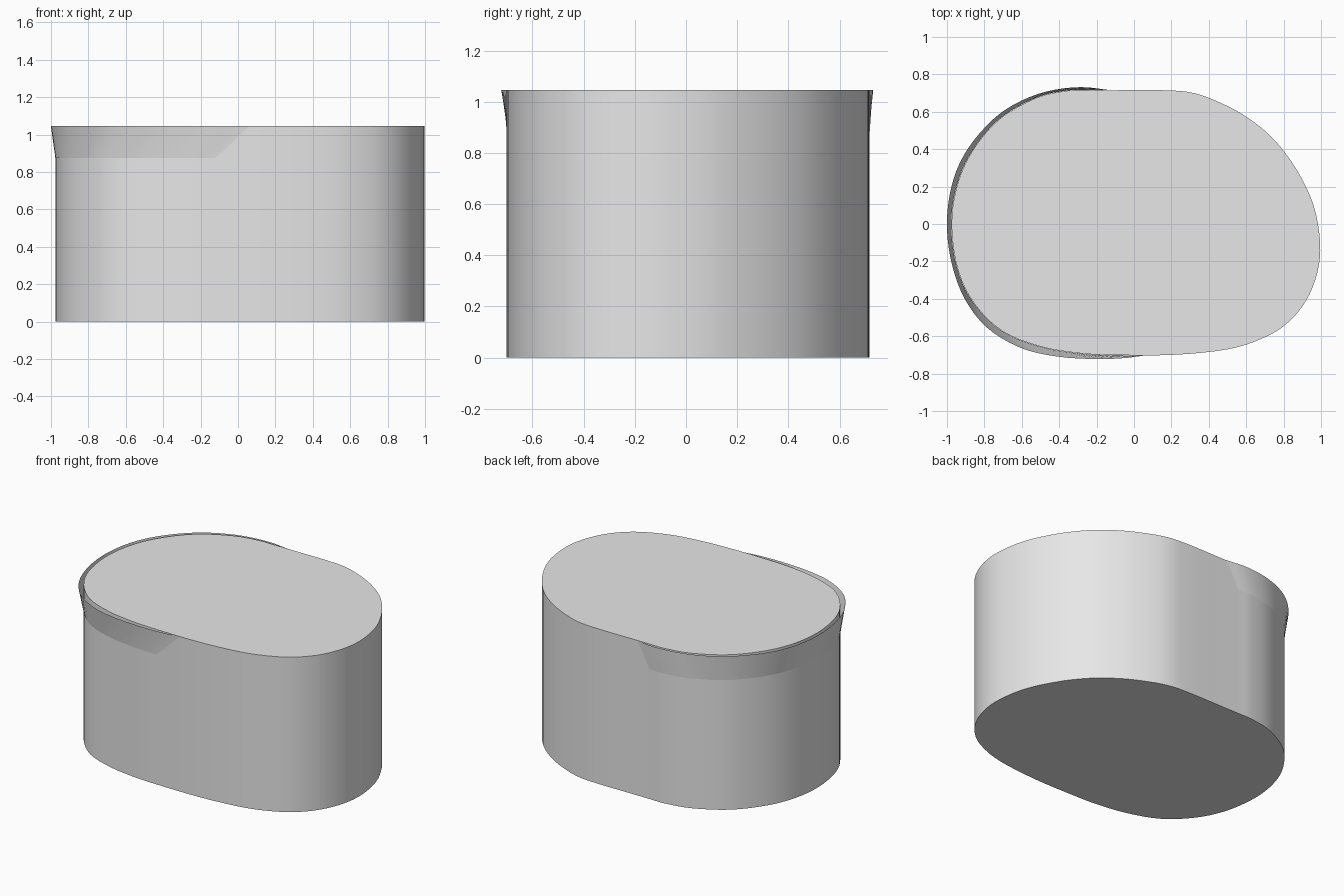
import bpy
import bmesh
import math
from mathutils import Vector

HEIGHT = 1.045
LIP_BASE = 0.875

cube = bpy.data.objects.get("Cube")
if cube:
    bpy.data.objects.remove(cube, do_unlink=True)

grey = bpy.data.materials.new("plain grey")
grey.use_nodes = True
grey.diffuse_color = (0.8, 0.8, 0.8, 1)
grey.node_tree.nodes["Principled BSDF"].inputs["Base Color"].default_value = (0.8, 0.8, 0.8, 1)


def smooth_path(points, steps, closed=False):
    """Round off a coarse 2D path with a Catmull-Rom spline."""
    pts = [Vector(p) for p in points]
    count = len(pts)
    result = []
    for i in range(count if closed else count - 1):
        if closed:
            a, b, c, d = (pts[(i + k) % count] for k in (-1, 0, 1, 2))
        else:
            a, b, c, d = (pts[min(max(i + k, 0), count - 1)] for k in (-1, 0, 1, 2))
        for s in range(steps):
            t = s / steps
            result.append(b + (c - a) * t / 2
                          + (a * 2 - b * 5 + c * 4 - d) * t * t / 2
                          + (b * 3 - a - c * 3 + d) * t ** 3 / 2)
    if not closed:
        result.append(pts[-1])
    return result


def resample(path, count):
    """Space points evenly along an open path."""
    lengths = [0.0]
    for a, b in zip(path, path[1:]):
        lengths.append(lengths[-1] + (b - a).length)
    result, seg = [], 0
    for i in range(count):
        goal = lengths[-1] * i / (count - 1)
        while seg < len(path) - 2 and lengths[seg + 1] < goal:
            seg += 1
        t = (goal - lengths[seg]) / (lengths[seg + 1] - lengths[seg])
        result.append(path[seg].lerp(path[seg + 1], t))
    return result


def finish(name, bm):
    mesh = bpy.data.meshes.new(name)
    bm.to_mesh(mesh)
    bm.free()
    mesh.materials.append(grey)
    obj = bpy.data.objects.new(name, mesh)
    bpy.context.collection.objects.link(obj)
    bpy.ops.object.select_all(action="DESELECT")
    obj.select_set(True)
    bpy.context.view_layer.objects.active = obj
    bpy.ops.object.shade_smooth_by_angle(angle=math.radians(30))
    return obj


# Outline of the body: the right-hand sweep, then the lower edge of the lip
right_sweep = [(-.1, .715), (.16, .715), (.32, .7), (.48, .64), (.62, .56),
               (.75, .45), (.87, .29), (.96, .1), (.995, -.1), (.98, -.26),
               (.92, -.41), (.82, -.53), (.69, -.61), (.5, -.67), (.2, -.7)]
left_sweep = [(-.12, -.7), (-.3, -.69), (-.5, -.655), (-.7, -.575), (-.85, -.43),
              (-.94, -.25), (-.975, -.02), (-.95, .19), (-.87, .38), (-.72, .56),
              (-.52, .675), (-.35, .713), (-.23, .715)]

# Solid body
bm = bmesh.new()
outline = smooth_path(right_sweep + left_sweep, 4, closed=True)
base = bm.faces.new([bm.verts.new((p.x, p.y, 0)) for p in outline])
grown = bmesh.ops.extrude_face_region(bm, geom=[base], use_keep_orig=True)
top = [v for v in grown["geom"] if isinstance(v, bmesh.types.BMVert)]
bmesh.ops.translate(bm, verts=top, vec=(0, 0, HEIGHT))
bmesh.ops.recalc_face_normals(bm, faces=bm.faces)
finish("body", bm)

# Flared lip: a thin sheet leaning out from the wall to the rim
rim_sweep = [(.07, -.701), (-.05, -.717), (-.2, -.722), (-.4, -.71), (-.6, -.665),
             (-.78, -.56), (-.9, -.41), (-.97, -.23), (-1, -.03), (-.985, .16),
             (-.93, .33), (-.83, .48), (-.69, .61), (-.5, .7), (-.3, .732),
             (-.14, .717)]
COUNT = 60
lower = resample(smooth_path(left_sweep, 4), COUNT)
upper = resample(smooth_path(rim_sweep, 4), COUNT)
bm = bmesh.new()
low = [bm.verts.new((p.x * 1.002, p.y * 1.002, LIP_BASE)) for p in lower]
high = [bm.verts.new((p.x, p.y, HEIGHT)) for p in upper]
for i in range(COUNT - 1):
    bm.faces.new((low[i], high[i], high[i + 1], low[i + 1]))
finish("flared_lip", bm)
